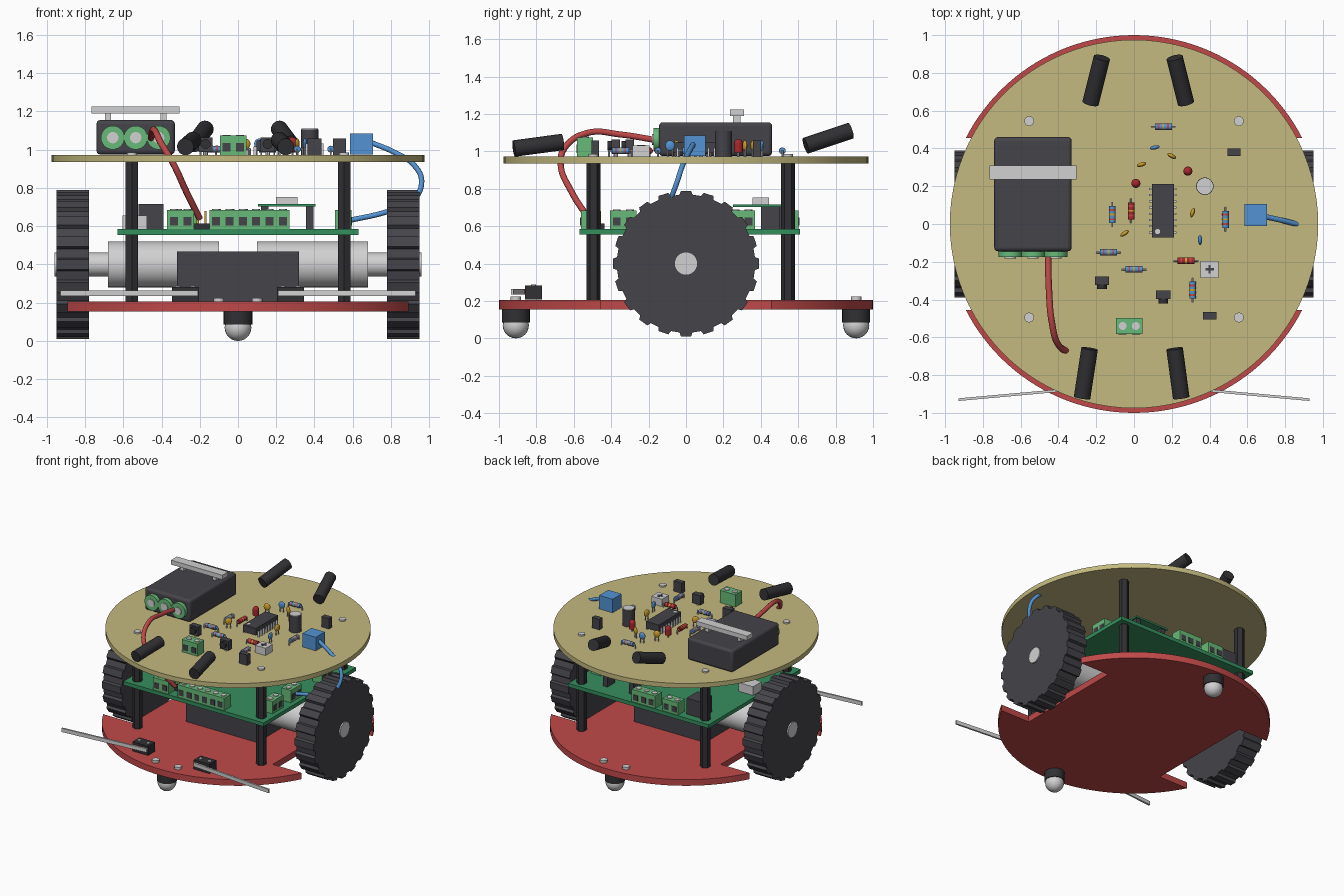
import bpy, bmesh
from math import sin, cos, pi, asin, radians
from mathutils import Vector, Matrix

cube = bpy.data.objects.get("Cube")
if cube:
    bpy.data.objects.remove(cube, do_unlink=True)


def paint(name, *srgb):
    mat = bpy.data.materials.new(name)
    mat.use_nodes = True
    color = [(c / 255) ** 2.2 for c in srgb] + [1]
    mat.diffuse_color = color
    mat.node_tree.nodes["Principled BSDF"].inputs["Base Color"].default_value = color
    return mat


tan = paint("tan board", 194, 184, 126)
red = paint("red", 190, 74, 74)
black = paint("black plastic", 52, 52, 55)
charcoal = paint("charcoal", 70, 70, 75)
silver = paint("silver", 208, 208, 208)
green = paint("board green", 56, 142, 94)
mint = paint("terminal green", 104, 184, 120)
blue = paint("blue", 84, 146, 210)
amber = paint("amber", 208, 160, 50)
crimson = paint("crimson", 165, 44, 48)


# Shared builders
def finish(bm, name, mat):
    mesh = bpy.data.meshes.new(name)
    bmesh.ops.recalc_face_normals(bm, faces=bm.faces)
    bm.to_mesh(mesh)
    bm.free()
    mesh.materials.append(mat)
    mesh.shade_smooth()
    mesh.set_sharp_from_angle(angle=radians(35))
    obj = bpy.data.objects.new(name, mesh)
    bpy.context.scene.collection.objects.link(obj)
    return obj


def box(name, center, size, mat, turn=0, bevel=0):
    bm = bmesh.new()
    bmesh.ops.create_cube(bm, size=1)
    bm.transform(Matrix.Translation(center) @ Matrix.Rotation(turn, 4, "Z") @ Matrix.Diagonal((*size, 1)))
    obj = finish(bm, name, mat)
    if bevel:
        mod = obj.modifiers.new("rounding", "BEVEL")
        mod.width, mod.segments = bevel, 3
    return obj


def rod(name, start, end, radius, mat, sides=20):
    a, b = Vector(start), Vector(end)
    bm = bmesh.new()
    bmesh.ops.create_cone(bm, cap_ends=True, segments=sides, radius1=radius, radius2=radius, depth=(b - a).length)
    bm.transform(Matrix.Translation((a + b) / 2) @ (b - a).to_track_quat("Z", "Y").to_matrix().to_4x4())
    return finish(bm, name, mat)


def post(name, x, y, low, high, radius, mat, sides=20):
    return rod(name, (x, y, low), (x, y, high), radius, mat, sides)


def blob(name, center, radii, mat, turn=0):
    bm = bmesh.new()
    bmesh.ops.create_uvsphere(bm, u_segments=20, v_segments=12, radius=1)
    bm.transform(Matrix.Translation(center) @ Matrix.Rotation(turn, 4, "Z") @ Matrix.Diagonal((*radii, 1)))
    return finish(bm, name, mat)


def prism(name, points, push, mat):
    bm = bmesh.new()
    face = bm.faces.new([bm.verts.new(p) for p in points])
    top = bmesh.ops.extrude_face_region(bm, geom=[face])["geom"]
    bmesh.ops.translate(bm, vec=push, verts=[g for g in top if isinstance(g, bmesh.types.BMVert)])
    return finish(bm, name, mat)


def wire(name, points, radius, mat):
    curve = bpy.data.curves.new(name, "CURVE")
    curve.dimensions = "3D"
    curve.bevel_depth, curve.bevel_resolution, curve.use_fill_caps = radius, 3, True
    spline = curve.splines.new("BEZIER")
    spline.bezier_points.add(len(points) - 1)
    for knot, p in zip(spline.bezier_points, points):
        knot.co = p
        knot.handle_left_type = knot.handle_right_type = "AUTO"
    curve.materials.append(mat)
    bpy.context.scene.collection.objects.link(bpy.data.objects.new(name, curve))


def terminal(name, x, y, z, count, turn=0):
    # Screw terminal: block, dark openings in the face, screws on top
    spin, pitch = Matrix.Rotation(turn, 3, "Z"), 0.07
    at = lambda dx, dy, dz: spin @ Vector((dx, dy, dz)) + Vector((x, y, z))
    box(name, at(0, 0, 0.05), (count * pitch, 0.085, 0.1), mint, turn)
    for i in range(count):
        dx = (i - (count - 1) / 2) * pitch
        box(name + "_opening", at(dx, -0.043, 0.04), (0.042, 0.006, 0.045), charcoal, turn)
        rod(name + "_screw", at(dx, 0, 0.099), at(dx, 0, 0.105), 0.021, silver)


# Base plate with wheel notches
notch, inner = 0.455, 0.63
a = asin(notch)
arc = [a + (pi - 2 * a) * i / 48 for i in range(49)]
outline = [(cos(t), sin(t)) for t in arc] + [(-inner, notch), (-inner, -notch)]
outline += [(-x, -y) for x, y in outline]
prism("base_plate", [(x, y, 0.155) for x, y in outline], (0, 0, 0.05), red)

# Ball casters and their screws
for y in (-0.91, 0.91):
    blob("caster_ball", (0, y, 0.07), (0.07, 0.07, 0.07), silver)
    post("caster_holder", 0, y, 0.085, 0.156, 0.075, black, 28)
    for x in (-0.1, 0.1):
        post("caster_screw", x, y, 0.2, 0.225, 0.027, silver)

# Wheels, motors, bump switches
teeth = 20
for side in (-1, 1):
    tread = []
    for i in range(teeth):
        for offset, r in ((-0.3, 0.37), (-0.22, 0.39), (0.22, 0.39), (0.3, 0.37)):
            t = 2 * pi * (i + offset) / teeth
            tread.append((side * 0.78, r * sin(t), 0.4 + r * cos(t)))
    prism("wheel", tread, (side * 0.17, 0, 0), charcoal)
    rod("wheel_hub", (side * 0.66, 0, 0.4), (side * 0.96, 0, 0.4), 0.062, silver, 28)
    rod("motor", (side * 0.1, 0, 0.4), (side * 0.68, 0, 0.4), 0.12, silver, 36)
    box("bump_switch", (side * 0.275, -0.815, 0.245), (0.14, 0.09, 0.075), black)
    box("switch_button", (side * 0.27, -0.863, 0.25), (0.03, 0.02, 0.03), red)
    start, end = Vector((side * 0.21, -0.865, 0.25)), Vector((side * 0.93, -0.93, 0.25))
    box("whisker", (start + end) / 2, ((end - start).length, 0.014, 0.03), silver, side * -0.09)
    for dx in (-0.04, 0.04):
        post("switch_pin", side * 0.275 + dx, -0.815, 0.28, 0.288, 0.014, silver)
box("gearbox_cover", (0, 0, 0.335), (0.64, 0.42, 0.265), charcoal)

# Standoffs with screws, middle and top boards
for x in (-0.555, 0.555):
    for y in (-0.495, 0.545):
        post("standoff", x, y, 0.2, 0.94, 0.038, black, 6)
        post("standoff_screw", x, y, 0.96, 0.985, 0.026, silver)
box("middle_board", (0, 0.02, 0.57), (1.26, 1.18, 0.03), green)
post("top_board", 0, 0, 0.935, 0.973, 0.975, tan, 96)

# Middle board parts
deck = 0.585
terminal("front_terminal", 0.06, -0.52, deck, 6)
terminal("front_small_terminal", -0.3, -0.52, deck, 2)
for y in (-0.335, -0.1, 0.3):
    terminal("side_terminal", 0.55, y, deck, 2, pi / 2)
terminal("back_terminal", -0.04, 0.56, deck, 3, pi)
terminal("back_small_terminal", -0.28, 0.56, deck, 2, pi)
box("power_socket", (-0.455, 0.48, 0.65), (0.13, 0.14, 0.13), charcoal)
box("data_socket", (-0.54, -0.05, 0.62), (0.13, 0.11, 0.07), silver)
box("pin_header", (-0.19, -0.46, 0.6), (0.16, 0.05, 0.03), black)
for i in range(4):
    box("header_pin", (-0.25 + i * 0.04, -0.46, 0.64), (0.012, 0.012, 0.08), amber)
box("radio_board", (0.255, 0.38, 0.71), (0.3, 0.26, 0.014), green)
box("radio_shield", (0.255, 0.4, 0.735), (0.11, 0.09, 0.036), silver)
for x in (0.14, 0.375):
    box("radio_support", (x, 0.45, 0.645), (0.04, 0.1, 0.12), charcoal)

# Battery box, cells and strap
box("battery_box", (-0.535, 0.158, 1.065), (0.41, 0.605, 0.18), charcoal, bevel=0.02)
for x in (-0.655, -0.535, -0.415):
    rod("battery_cell", (x, 0, 1.063), (x, -0.175, 1.063), 0.062, mint, 28)
    rod("battery_tip", (x, -0.17, 1.063), (x, -0.182, 1.063), 0.03, silver)
box("battery_strap", (-0.535, 0.272, 1.207), (0.46, 0.075, 0.036), silver)
for x in (-0.68, -0.39):
    box("strap_leg", (x, 0.272, 1.17), (0.03, 0.04, 0.05), silver)

# Wires
wire("red_wire", [(-0.455, -0.16, 1.06), (-0.45, -0.35, 1.09), (-0.435, -0.52, 1.1), (-0.4, -0.64, 1.03),
                  (-0.34, -0.67, 0.93), (-0.27, -0.61, 0.78), (-0.2, -0.52, 0.64)], 0.017, red)
wire("blue_wire", [(0.69, 0.04, 1.04), (0.82, 0.01, 0.985), (0.92, -0.02, 0.92), (0.96, -0.05, 0.83),
                   (0.9, -0.09, 0.72), (0.76, -0.1, 0.67), (0.58, -0.1, 0.63)], 0.014, blue)

# Tube sensors
for low, high in (((-0.23, 0.64, 1.03), (-0.17, 0.88, 1.11)), ((0.275, 0.64, 1.03), (0.215, 0.88, 1.11)),
                  ((-0.275, -0.92, 1.015), (-0.235, -0.66, 1.05)), ((0.25, -0.92, 1.015), (0.215, -0.66, 1.05))):
    rod("tube_sensor", low, high, 0.044, black, 28)

# Resistors with bands and bent leads
top = 0.973
across, along = Vector((1, 0, 0)), Vector((0, 1, 0))
for x, y, way, mat in ((0.155, 0.515, across, blue), (-0.115, 0.05, along, blue), (0.485, 0.025, along, blue),
                       (-0.135, -0.15, across, blue), (0, -0.24, across, blue), (0.31, -0.35, along, blue),
                       (-0.015, 0.07, along, crimson), (0.275, -0.195, across, crimson)):
    mid = Vector((x, y, 1.003))
    rod("resistor", mid - way * 0.045, mid + way * 0.045, 0.017, mat)
    rod("resistor_lead", mid - way * 0.065, mid + way * 0.065, 0.005, silver, 8)
    for shift, tone in ((-0.025, red), (0, amber), (0.025, red)):
        rod("resistor_band", mid + way * (shift - 0.005), mid + way * (shift + 0.005), 0.018, tone)
    for end in (-1, 1):
        foot = mid + way * 0.062 * end
        post("resistor_foot", foot.x, foot.y, top, 1.005, 0.005, silver, 8)

# Disc capacitors and indicator lamps
for x, y, turn, mat in ((0.04, 0.315, 0.3, amber), (0.2, 0.36, -0.5, amber), (0.31, 0.06, 1.3, amber),
                        (-0.05, -0.05, 0.6, amber), (0.11, 0.405, 0.2, blue), (0.35, -0.085, 1.6, blue)):
    blob("disc_capacitor", (x, y, 1.03), (0.026, 0.011, 0.028), mat, turn)
    for end in (-0.013, 0.013):
        post("capacitor_leg", x + end * cos(turn), y + end * sin(turn), top, 1.02, 0.004, silver, 8)
for x, y in ((0.01, 0.215), (0.285, 0.28)):
    post("lamp_body", x, y, 0.995, 1.04, 0.024, crimson)
    blob("lamp_dome", (x, y, 1.04), (0.024, 0.024, 0.026), crimson)
    post("lamp_leg", x, y, top, 1, 0.006, silver, 8)

# Main chip with pins
box("chip", (0.153, 0.07, 1.02), (0.115, 0.285, 0.055), charcoal)
post("chip_mark", 0.125, -0.04, 1.047, 1.05, 0.014, silver)
for i in range(8):
    for x in (0.088, 0.218):
        box("chip_pin", (x, -0.045 + i * 0.033, 0.995), (0.016, 0.01, 0.045), silver)

# Remaining top board parts
post("can_capacitor", 0.375, 0.2, top, 1.105, 0.046, charcoal, 28)
post("can_lid", 0.375, 0.2, 1.104, 1.11, 0.043, silver, 28)
box("blue_connector", (0.645, 0.048, 1.03), (0.12, 0.115, 0.11), blue)
terminal("top_terminal", -0.025, -0.54, top, 2)
box("trimmer", (0.4, -0.24, 1.002), (0.095, 0.09, 0.06), silver)
for size in ((0.045, 0.012, 0.006), (0.012, 0.045, 0.006)):
    box("trimmer_slot", (0.4, -0.24, 1.032), size, charcoal)
box("small_switch", (0.53, 0.38, 1.015), (0.068, 0.042, 0.085), charcoal)
box("small_sensor", (0.4, -0.485, 1.015), (0.072, 0.04, 0.085), charcoal)
for x, y in ((-0.17, -0.3), (0.155, -0.375)):
    box("light_sensor", (x, y, 1.025), (0.075, 0.045, 0.075), charcoal)
    rod("light_sensor_lens", (x, y, 1.03), (x, y - 0.045, 1.03), 0.026, black)
    post("light_sensor_leg", x, y, top, 1, 0.012, silver, 8)
